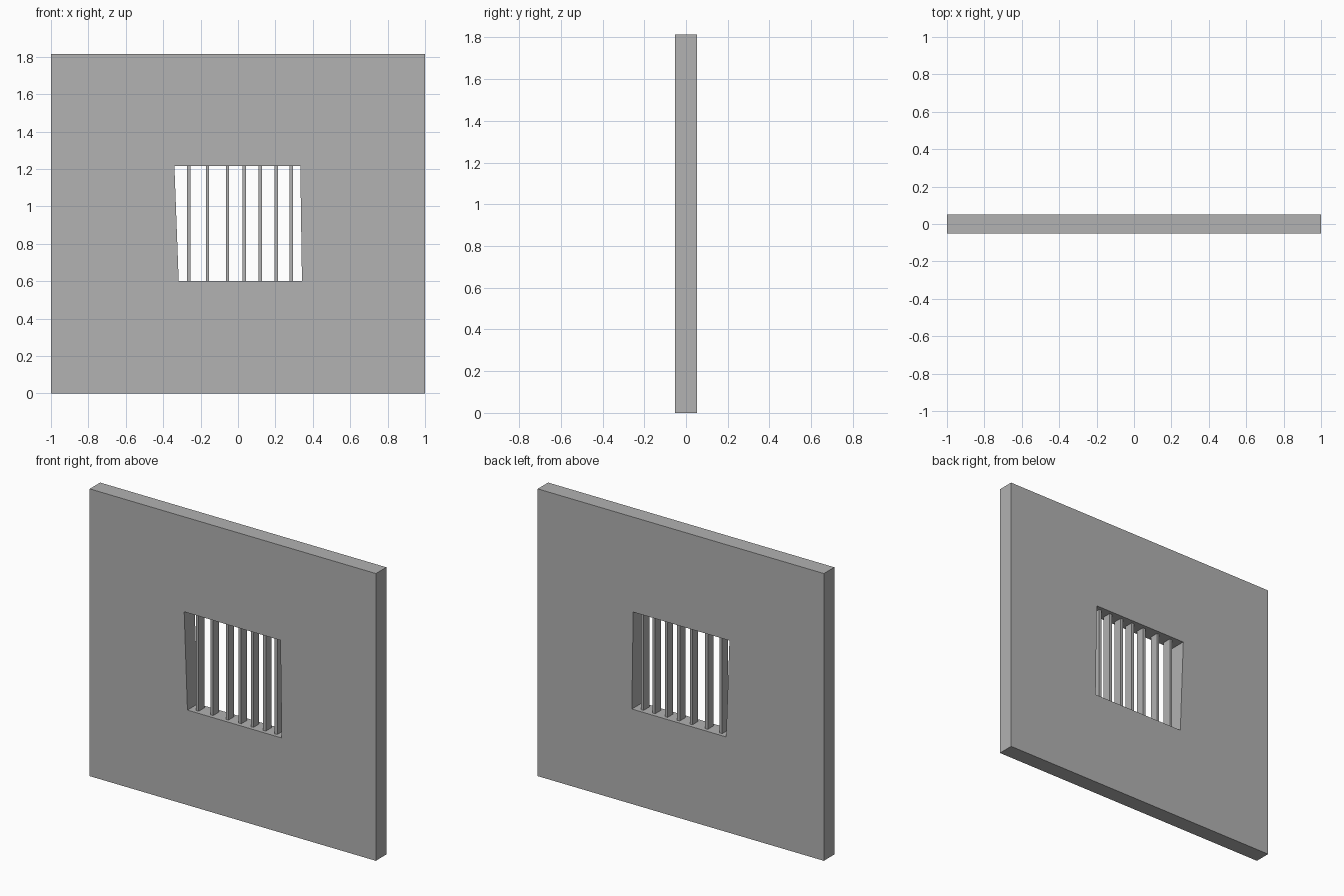
import bpy
import bmesh

cube = bpy.data.objects.get("Cube")
if cube:
    bpy.data.objects.remove(cube)

# One plain grey for everything
grey = bpy.data.materials.new("stone_grey")
grey.use_nodes = True
colour = (0.445, 0.445, 0.445, 1)
grey.diffuse_color = colour
grey.node_tree.nodes["Principled BSDF"].inputs["Base Color"].default_value = colour

WALL_DEPTH, BAR_DEPTH, BAR_WIDTH = 0.104, 0.056, 0.018
HEIGHT, SILL, LINTEL = 1.815, 0.6, 1.215


def add_object(name, bm):
    bmesh.ops.recalc_face_normals(bm, faces=bm.faces)
    mesh = bpy.data.meshes.new(name)
    bm.to_mesh(mesh)
    bm.free()
    mesh.materials.append(grey)
    obj = bpy.data.objects.new(name, mesh)
    bpy.context.collection.objects.link(obj)
    return obj


def extrude_back(bm, depth):
    """Thicken a flat front panel along +y."""
    result = bmesh.ops.extrude_face_region(bm, geom=bm.faces[:], use_keep_orig=True)
    moved = [v for v in result["geom"] if isinstance(v, bmesh.types.BMVert)]
    bmesh.ops.translate(bm, verts=moved, vec=(0, depth, 0))


# Wall: a square panel framing a slightly skewed window opening
outer = [(-1, 0), (1, 0), (1, HEIGHT), (-1, HEIGHT)]
opening = [(-0.317, SILL), (0.342, SILL), (0.333, LINTEL), (-0.34, LINTEL)]
bm = bmesh.new()
rings = [[bm.verts.new((x, -WALL_DEPTH / 2, z)) for x, z in ring]
         for ring in (outer, opening)]
for i in range(4):
    j = (i + 1) % 4
    bm.faces.new((rings[0][i], rings[0][j], rings[1][j], rings[1][i]))
extrude_back(bm, WALL_DEPTH)
add_object("wall", bm)

# Window bars: upright slats, unevenly spaced
for n, x in enumerate((-0.264, -0.163, -0.056, 0.033, 0.118, 0.205, 0.285), 1):
    bm = bmesh.new()
    bmesh.ops.create_cube(bm, size=1)
    bmesh.ops.scale(bm, verts=bm.verts, vec=(BAR_WIDTH, BAR_DEPTH, LINTEL - SILL))
    bar = add_object(f"window_bar_{n}", bm)
    bar.location = (x, 0, (SILL + LINTEL) / 2)
